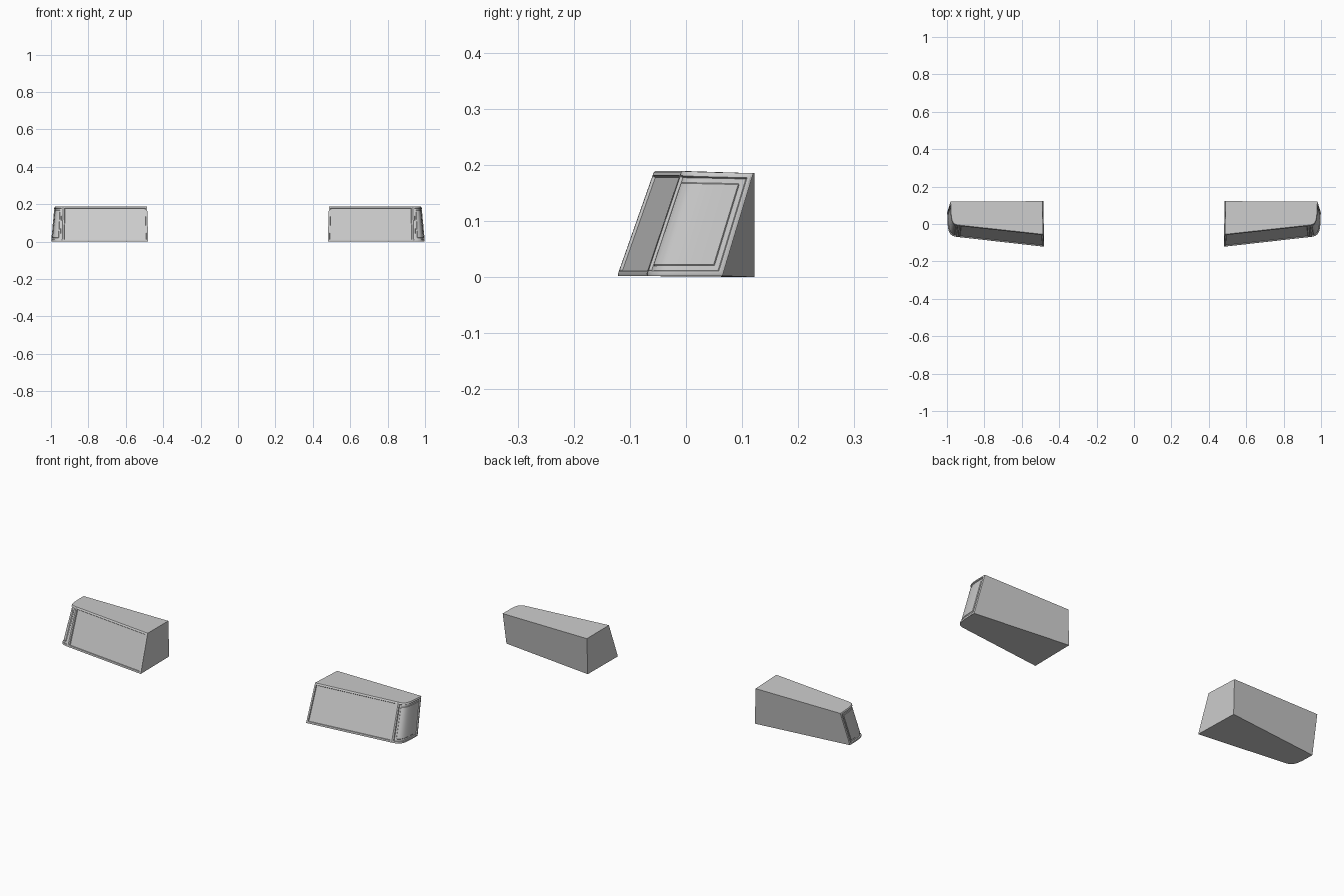
import bpy, bmesh
from mathutils import Vector

if "Cube" in bpy.data.objects:
    bpy.data.objects.remove(bpy.data.objects["Cube"])

N = 12   # segments round the outer corner
W = 2.0  # tightness of the corner


def corner(a, c, b):
    """Rounded corner from a to b with control point c."""
    a, c, b = Vector(a), Vector(c), Vector(b)

    def at(t):
        k = (1 - t) ** 2, 2 * W * t * (1 - t), t * t
        return (a * k[0] + c * k[1] + b * k[2]) / sum(k)
    return at


def straight(a, b):
    a, b = Vector(a), Vector(b)
    return lambda t: a.lerp(b, t)


# Bottom and top outlines of the right lamp: front run, then outer corner run
FRONT = (straight((.48, -.121, .002), (.94, -.069, .002)),
         straight((.486, -.055, .189), (.935, -.006, .189)))
SIDE = (corner((.94, -.069, .002), (.996, -.064, .002), (.997, .065, .002)),
        corner((.935, -.006, .189), (.978, -.002, .188), (.98, .12, .185)))
# Bezel sections: (distance from the edge, height above the surface)
FRONT_STEPS = ((0, 0), (.004, .002), (.009, .002), (.011, -.003))
SIDE_STEPS = FRONT_STEPS + ((.020, -.003), (.022, -.001))


def add_object(name, bm):
    """Finish a mesh, mirror it to the other lamp and smooth it."""
    bmesh.ops.remove_doubles(bm, verts=bm.verts, dist=1e-5)
    me = bpy.data.meshes.new(name)
    bm.to_mesh(me)
    bm.free()
    ob = bpy.data.objects.new(name, me)
    bpy.context.collection.objects.link(ob)
    ob.modifiers.new("mirror", 'MIRROR')
    bpy.ops.object.select_all(action='DESELECT')
    ob.select_set(True)
    bpy.context.view_layer.objects.active = ob
    bpy.ops.object.shade_smooth_by_angle(angle=.5)


def add_panel(name, run, steps, segs):
    """Curved panel with a raised bezel and a recessed lens."""
    low, top = run
    length = sum((low((i + 1) / 40) - low(i / 40)).length for i in range(40))
    height = (top(.5) - low(.5)).length
    # Arc-length table keeps the bezel an even width round the corner
    fine = [0]
    for i in range(200):
        fine.append(fine[-1] + (low((i + 1) / 200) - low(i / 200)).length)

    def param(s):
        s = s / length * fine[-1]
        i = max(k for k in range(200) if fine[k] <= s + 1e-9)
        return min(1, (i + (s - fine[i]) / (fine[i + 1] - fine[i])) / 200)

    def stops(total, inner):
        edge = [e for e, _ in steps]
        gap = total - 2 * edge[-1]
        mid = [edge[-1] + gap * i / inner for i in range(1, inner)]
        return edge + mid + [total - e for e in reversed(edge)]

    def lift(d):
        for (a, ha), (b, hb) in zip(steps, steps[1:]):
            if d <= b:
                return ha + (hb - ha) * (d - a) / (b - a)
        return steps[-1][1]

    bm = bmesh.new()
    rows = []
    for s in stops(length, segs):
        t = param(s)
        a, b = low(t), top(t)
        t0, t1 = max(0, t - .01), min(1, t + .01)
        normal = (low(t1) - low(t0)).cross(b - a).normalized()
        rows.append([bm.verts.new(a.lerp(b, z / height) + normal *
                     lift(min(s, length - s, z, height - z)))
                     for z in stops(height, 1)])
    for r, q in zip(rows, rows[1:]):
        for j in range(len(r) - 1):
            bm.faces.new((r[j], q[j], q[j + 1], r[j + 1]))
    add_object(name, bm)


# Front lens and wrapped side lens
add_panel("front_lens", FRONT, FRONT_STEPS, 1)
add_panel("side_marker_lens", SIDE, SIDE_STEPS, N)

# Housing: inner wall, back wall, top and base
bm = bmesh.new()
rim = [[FRONT[k](0)] + [SIDE[k](i / 40) for i in range(41)] for k in (0, 1)]
low = [bm.verts.new(p) for p in [Vector((.485, .122, 0))] + rim[0]]
top = [bm.verts.new(p) for p in [Vector((.49, .122, .185))] + rim[1]]
bm.faces.new((low[0], low[1], top[1], top[0]))
bm.faces.new((low[-1], low[0], top[0], top[-1]))
bm.faces.new(top)
bm.faces.new(low[::-1])
add_object("headlight_housing", bm)
